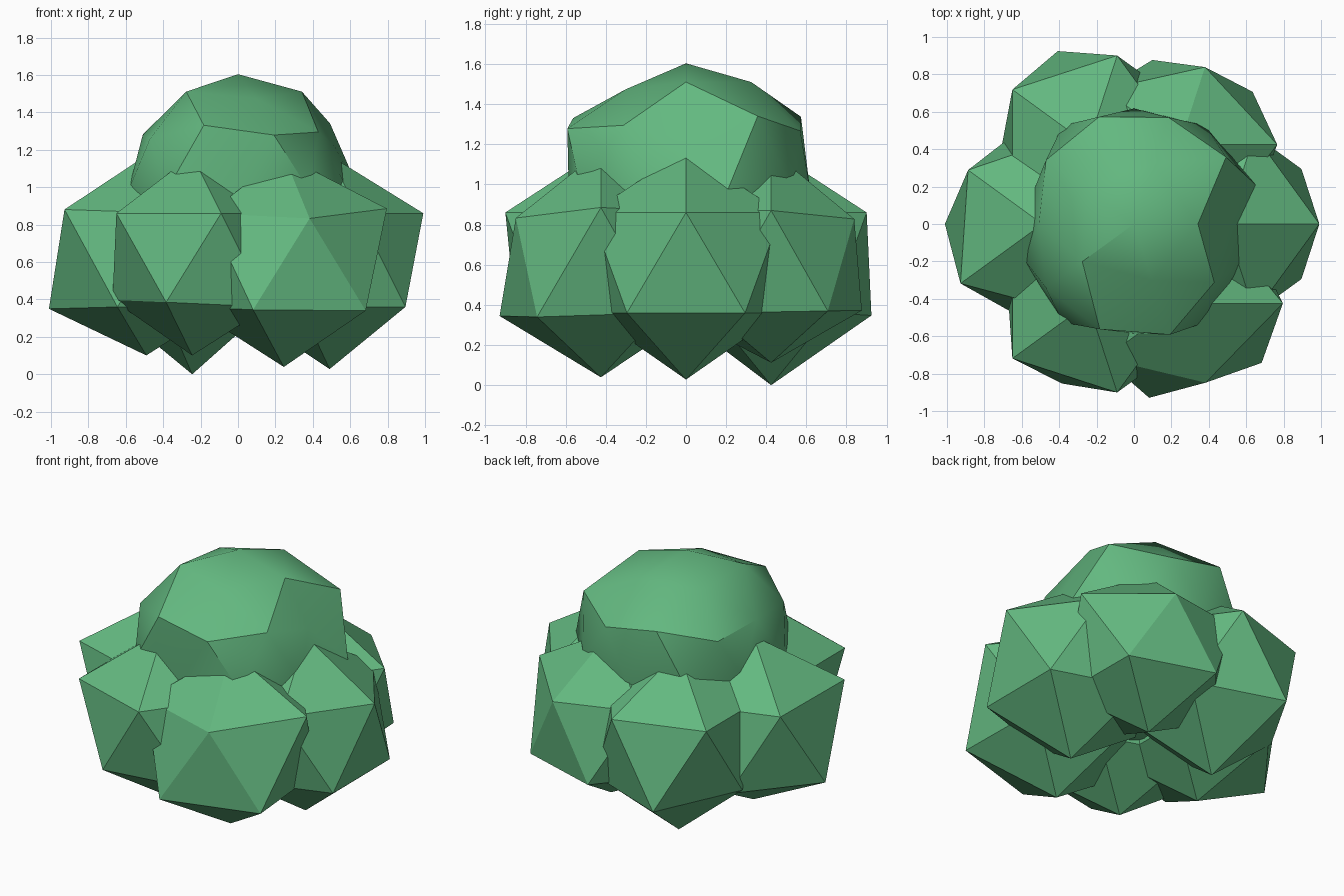
import bpy, bmesh, math
from mathutils import Vector

cube = bpy.data.objects.get("Cube")
if cube:
    bpy.data.objects.remove(cube, do_unlink=True)

green = bpy.data.materials.new("leaf_green")
green.use_nodes = True
colour = (0.125, 0.48, 0.215, 1)
green.diffuse_color = colour
green.node_tree.nodes["Principled BSDF"].inputs["Base Color"].default_value = colour


def clump(name, centre, radius, detail, pulls, flatten=1.0):
    """Icosphere whose points are pulled in or out, keyed by (elevation, azimuth)."""
    bm = bmesh.new()
    bmesh.ops.create_icosphere(bm, subdivisions=detail, radius=1)
    for v in bm.verts:
        d = v.co.normalized()
        elevation = round(math.degrees(math.asin(max(-1, min(1, d.z)))))
        azimuth = 0 if abs(elevation) > 85 else round(math.degrees(math.atan2(d.y, d.x))) % 360
        d.z *= flatten
        v.co = Vector(centre) + d * radius * pulls.get((elevation, azimuth), 1)
    mesh = bpy.data.meshes.new(name)
    bm.to_mesh(mesh)
    bm.free()
    mesh.materials.append(green)
    obj = bpy.data.objects.new(name, mesh)
    bpy.context.collection.objects.link(obj)
    bpy.ops.object.select_all(action="DESELECT")
    obj.select_set(True)
    bpy.context.view_layer.objects.active = obj
    bpy.ops.object.shade_smooth_by_angle(angle=math.radians(30))
    return obj


# Crown of the bush
clump("crown", (0, 0, 0.98), 0.65, 2, {
    (58, 144): 0.94, (58, 288): 0.93,
    (32, 36): 1.1, (32, 108): 1.09, (32, 180): 0.92, (32, 252): 1.07, (32, 324): 0.96,
    (27, 0): 0.88, (27, 72): 1.03, (27, 288): 1.07,
    (0, 18): 1.05, (0, 90): 0.95, (0, 162): 0.87, (0, 198): 0.95, (0, 270): 0.9, (0, 342): 0.95,
}, flatten=0.96)

# Ring of six lower clumps: name and point pulls, going round from the left side
LOW, UP, BASE = -27, 27, (-90, 0)
ring = [
    ("left", {BASE: 1.04, (UP, 0): 1.0}),
    ("back_left", {BASE: 0.89, (UP, 72): 0.87, (LOW, 36): 0.96, (UP, 0): 1.04, (LOW, 108): 0.95}),
    ("back_right", {BASE: 1.09, (LOW, 108): 1.05, (LOW, 180): 0.92}),
    ("right", {BASE: 0.91, (UP, 216): 1.08, (UP, 144): 0.98, (LOW, 180): 1.04}),
    ("front_right", {BASE: 0.91, (LOW, 252): 0.9, (LOW, 180): 0.85}),
    ("front_left", {BASE: 1.02, (UP, 288): 0.89, (UP, 0): 1.1, (LOW, 252): 1.06, (LOW, 324): 1.08}),
]
for i, (side, pulls) in enumerate(ring):
    a = math.radians(60 * i)
    clump(side + "_clump", (0.49 * math.cos(a), 0.49 * math.sin(a), 0.61), 0.56, 1, pulls)
